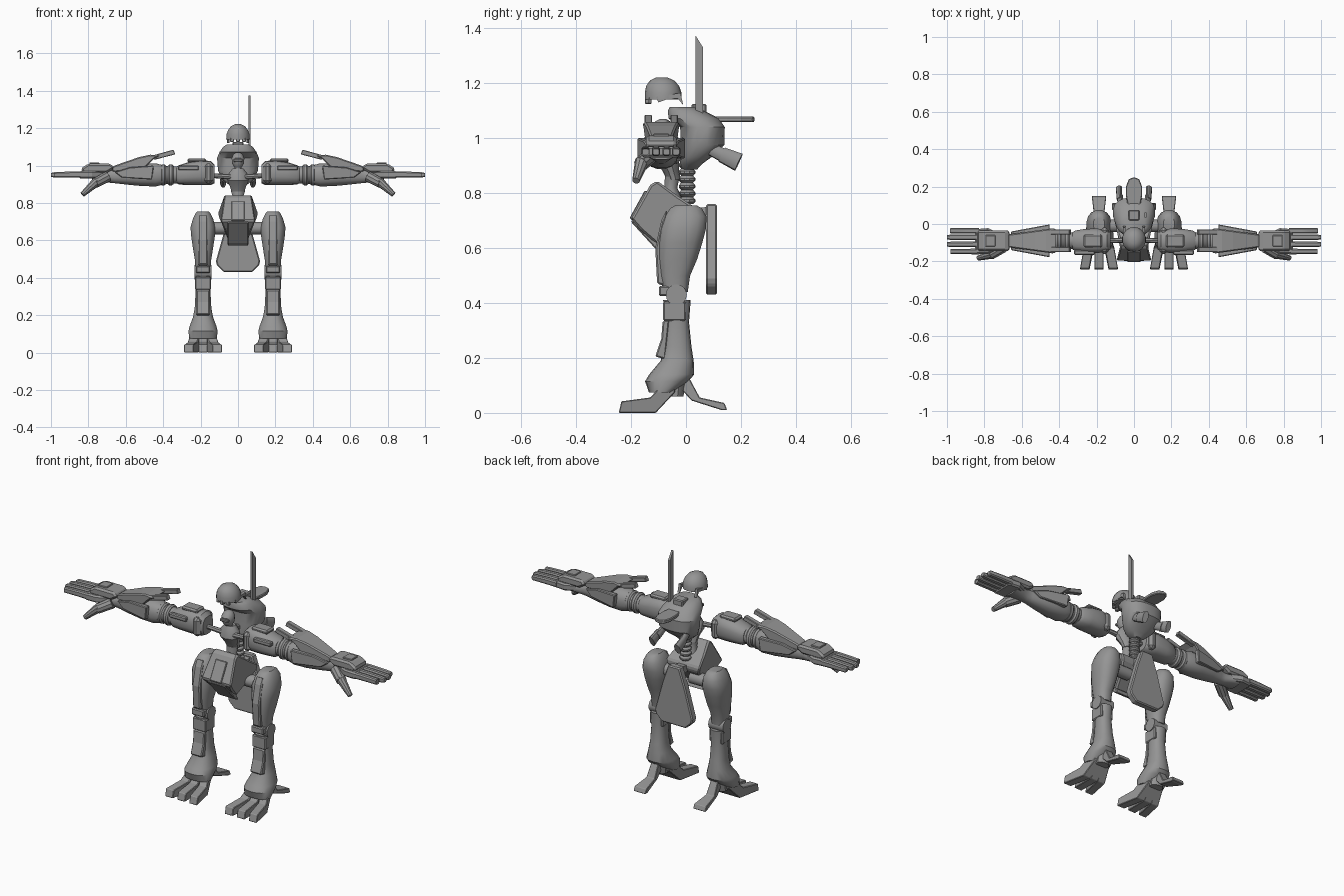
import bpy, bmesh, math
from mathutils import Vector, Matrix

grey = bpy.data.materials.new("mid_grey")
grey.diffuse_color = (0.3, 0.3, 0.3, 1)


def finish(name, bm, mirror=False, bevel=0.0, smooth=True):
    bmesh.ops.recalc_face_normals(bm, faces=bm.faces)
    me = bpy.data.meshes.new(name)
    bm.to_mesh(me)
    bm.free()
    me.materials.append(grey)
    ob = bpy.data.objects.new(name, me)
    bpy.context.collection.objects.link(ob)
    if smooth:
        bpy.ops.object.select_all(action='DESELECT')
        ob.select_set(True)
        bpy.context.view_layer.objects.active = ob
        bpy.ops.object.shade_smooth_by_angle(angle=math.radians(35))
    if bevel:
        b = ob.modifiers.new("bevel", 'BEVEL')
        b.width, b.segments = bevel, 1
    if mirror:
        ob.modifiers.new("mirror", 'MIRROR').use_bisect_axis[0] = False
    return ob


def loft(name, axis, rows, n=16, power=1.0, mirror=False):
    """Rows: position, centre a, centre b, radius a, radius b. power < 1 squares it off."""
    bm = bmesh.new()
    rings = []
    for p, ca, cb, ra, rb in rows:
        ring = []
        for i in range(n):
            t = 2 * math.pi * (i + 0.5) / n
            c, s = math.cos(t), math.sin(t)
            a = ca + ra * math.copysign(abs(c) ** power, c)
            b = cb + rb * math.copysign(abs(s) ** power, s)
            ring.append(bm.verts.new({'X': (p, a, b), 'Y': (a, p, b), 'Z': (a, b, p)}[axis]))
        rings.append(ring)
    for r, q in zip(rings, rings[1:]):
        for i in range(n):
            j = (i + 1) % n
            bm.faces.new((r[i], r[j], q[j], q[i]))
    bm.faces.new(rings[0])
    bm.faces.new(rings[-1])
    return finish(name, bm, mirror)


def prism(name, axis, pts, lo, hi, mirror=False, bevel=0.0, taper=None):
    """Extrude a profile along an axis; taper edits each finished vertex."""
    bm = bmesh.new()
    put = {'X': lambda p, a, b: (p, a, b), 'Y': lambda p, a, b: (a, p, b),
           'Z': lambda p, a, b: (a, b, p)}[axis]
    ends = [[bm.verts.new(put(p, a, b)) for a, b in pts] for p in (lo, hi)]
    for e in ends:
        bm.faces.new(e)
    for i in range(len(pts)):
        j = (i + 1) % len(pts)
        bm.faces.new((ends[0][i], ends[0][j], ends[1][j], ends[1][i]))
    if taper:
        for v in bm.verts:
            taper(v.co)
    return finish(name, bm, mirror, bevel, False)


def box(name, x, y, z, mirror=False, bevel=0.005):
    return prism(name, 'Z', [(x[0], y[0]), (x[1], y[0]), (x[1], y[1]), (x[0], y[1])],
                 z[0], z[1], mirror, bevel)


def rod(name, a, b, r1, r2, n=12, flat=1.0, mirror=False):
    """Tapered rod between two points, flattened across x when flat < 1."""
    a, b = Vector(a), Vector(b)
    bm = bmesh.new()
    m = Matrix.Translation((a + b) / 2) @ (b - a).to_track_quat('Z', 'Y').to_matrix().to_4x4()
    bmesh.ops.create_cone(bm, cap_ends=True, segments=n, radius1=r1, radius2=r2,
                          depth=(b - a).length, matrix=m)
    for v in bm.verts:
        v.co.x = a.x + (v.co.x - a.x) * flat
    return finish(name, bm, mirror)


# Helmet with jaw guards, neck flap
loft("helmet", 'Z', [(1.14, 0, -.083, .064, .067), (1.165, 0, -.083, .063, .067),
                     (1.19, 0, -.085, .054, .06), (1.21, 0, -.087, .038, .044),
                     (1.221, 0, -.088, .016, .02)], 18)
for i, x in enumerate((-.032, 0, .032)):
    box(f"jaw_guard_{i}", (x - .01, x + .01), (-.15 + abs(x) * .4, -.125), (1.125, 1.15), bevel=.003)
prism("helmet_cheek", 'X', [(-.11, 1.15), (-.1, 1.13), (-.06, 1.145), (-.03, 1.145), (-.01, 1.12),
                            (-.02, 1.165)], .045, .06, True)

# Backpack shell, antenna, fin and thrusters
loft("back_shell", 'Z', [(.885, 0, .015, .03, .025), (.905, 0, .018, .06, .04),
                         (.93, 0, .035, .088, .057), (.975, 0, .06, .108, .08),
                         (1.04, 0, .06, .113, .082), (1.072, 0, .028, .1, .093),
                         (1.1, 0, .0, .08, .066), (1.113, 0, -.01, .06, .05)], 20, .8)
box("shell_collar", (-.03, .03), (.02, .075), (1.085, 1.125))
prism("antenna", 'X', [(.034, 1.375), (.062, 1.33), (.062, 1.08), (.034, 1.08)], .056, .068)
prism("back_fin", 'Z', [(-.03, .08), (.03, .08), (.043, .15), (.043, .2), (.028, .24), (0, .25),
                        (-.028, .24), (-.043, .2), (-.043, .15)], 1.058, 1.078, bevel=.004)
rod("thruster_arm", (.07, .08, .965), (.078, .15, .93), .022, .026, flat=.6, mirror=True)
rod("thruster_pod", (.078, .13, .94), (.082, .192, .912), .028, .034, flat=.5, mirror=True)

# Inner torso: pilot head, chest, collar bar, spine
loft("inner_head", 'Z', [(.99, 0, -.085, .02, .022), (1.01, 0, -.088, .032, .034),
                         (1.04, 0, -.088, .035, .037), (1.062, 0, -.085, .024, .026),
                         (1.07, 0, -.083, .01, .01)], 14)
box("inner_visor", (-.025, .025), (-.13, -.11), (1.02, 1.035), bevel=.003)
loft("inner_neck", 'Z', [(.93, 0, -.07, .022, .02), (1.0, 0, -.08, .02, .02)], 10)
loft("inner_chest", 'Z', [(.85, 0, -.045, .036, .026), (.88, 0, -.055, .042, .03),
                          (.92, 0, -.07, .06, .045), (.955, 0, -.07, .055, .04),
                          (.985, 0, -.07, .03, .028)], 10)
rod("collar_bar", (0, -.085, .937), (.15, -.09, .947), .016, .012, 8, mirror=True)
rod("shoulder_ball", (.13, -.09, .95), (.17, -.09, .95), .03, .04, mirror=True)
box("back_mount", (-.025, .025), (-.05, .02), (.93, .97))
loft("waist", 'Z', [(.77, 0, -.045, .04, .035), (.82, 0, -.055, .028, .024),
                    (.86, 0, -.05, .035, .028)], 12)
for i in range(6):
    z = .76 + i * .026
    loft(f"spine_disc_{i}", 'Z', [(z, 0, .004, .022, .022), (z + .008, 0, .004, .032, .03),
                                  (z + .016, 0, .004, .032, .03), (z + .028, 0, .004, .02, .02)], 10)


# Pelvis hull, side narrowing above and below the hips
def hull(co):
    w = max(.045, .112 - abs(co.z - .745) * .42)
    co.x = math.copysign(w, co.x)


prism("pelvis", 'X', [(-.2, .705), (-.13, .83), (-.105, .845), (-.03, .79), (.03, .75), (.03, .72),
                      (-.03, .65), (-.09, .60), (-.165, .665)], -.1, .1, bevel=.008, taper=hull)
prism("groin_plate", 'X', [(-.2, .695), (-.185, .715), (-.09, .61), (-.07, .57), (-.1, .585)],
      -.055, .055, bevel=.004)
prism("waist_flap", 'X', [(-.15, .81), (-.205, .71), (-.195, .70), (-.13, .80)], -.035, .035, bevel=.003)
rod("hip_axle", (.03, -.01, .665), (.16, -.01, .665), .034, .034, mirror=True)

# Rear skirt plate
prism("skirt", 'Y', [(-.035, .76), (.035, .76), (.07, .66), (.118, .49), (.112, .465), (.075, .43),
                     (-.075, .43), (-.112, .465), (-.118, .49), (-.07, .66)], .072, .113, bevel=.006)
prism("skirt_hanger", 'X', [(.0, .74), (.08, .75), (.08, .7), (.0, .71)], -.025, .025)

# Legs
C = .187
loft("thigh", 'Z', [(.44, C, -.038, .04, .045), (.5, C, -.04, .045, .056), (.56, C, -.03, .055, .072),
                    (.62, C, -.02, .064, .081), (.67, C, -.01, .068, .084), (.715, C, -.002, .055, .078),
                    (.745, C, 0, .04, .058), (.755, C, 0, .03, .04)], 16, .85, True)
prism("thigh_plate", 'X', [(-.07, .74), (-.09, .7), (-.112, .6), (-.105, .47), (-.07, .46)],
      C - .024, C + .024, True, .006)
rod("knee_joint", (C - .046, -.035, .43), (C + .046, -.035, .43), .038, .038, 16, mirror=True)
box("knee_cap", (C - .038, C + .038), (-.098, -.05), (.425, .462), True)
loft("shin", 'Z', [(.075, C, -.09, .075, .045), (.115, C, -.07, .079, .079), (.14, C, -.052, .073, .082),
                   (.19, C, -.032, .054, .06), (.24, C, -.032, .045, .052), (.33, C, -.033, .04, .044),
                   (.41, C, -.033, .042, .05)], 18, .85, True)
prism("shin_guard", 'X', [(-.06, .34), (-.085, .335), (-.09, .27), (-.112, .205), (-.075, .195)],
      C - .035, C + .035, True, .005)
box("shin_band", (C - .042, C + .042), (-.083, .0), (.335, .405), True)

# Feet: three splayed toes and a rear claw
for i in (-1, 0, 1):
    def splay(co, i=i):
        co.x += i * .076 * min(1, max(.35, (-co.y + .02) / .2))
    prism(f"toe_{('inner', 'middle', 'outer')[i + 1]}", 'X',
          [(-.245, 0), (-.235, .042), (-.13, .056), (-.085, .105), (-.04, .12), (-.04, .075), (-.11, 0)],
          C - .025, C + .025, True, .003, splay)


def flare(co):
    co.x = C + (co.x - C) * (.7 + max(0, co.y) * 4)


prism("heel_claw", 'X', [(-.03, .14), (.005, .14), (.05, .056), (.14, .036), (.15, .01), (.13, .01),
                         (.02, .045), (-.03, .1)], C - .03, C + .03, True, .003, flare)
loft("ankle", 'Z', [(.06, C, -.04, .04, .03), (.14, C, -.035, .045, .045)], 10, mirror=True)

# Arms: shoulder sleeve, elbow, forearm
Y = -.09
loft("shoulder_sleeve", 'X', [(.125, Y, .955, .045, .05), (.145, Y, .96, .06, .064),
                              (.2, Y, .962, .067, .067), (.26, Y, .958, .065, .062),
                              (.315, Y, .95, .056, .052), (.33, Y, .95, .046, .044)], 14, .75, True)
box("shoulder_plate", (.17, .27), (-.125, -.055), (1.015, 1.038), True, .008)
box("shoulder_front_plate", (.21, .32), (-.165, -.14), (.975, 1.0), True)
box("shoulder_cuff", (.135, .18), (-.16, -.02), (.905, 1.01), True, .015)
rod("elbow", (.32, Y, .95), (.41, Y, .95), .045, .05, 14, mirror=True)
for i, x in enumerate((.345, .385)):
    loft(f"elbow_ring_{i}", 'X', [(x, Y, .95, .048, .05), (x + .008, Y, .95, .056, .057),
                                  (x + .022, Y, .95, .056, .057), (x + .03, Y, .95, .048, .05)],
         16, mirror=True)
loft("forearm", 'X', [(.4, Y, .95, .05, .052), (.44, Y, .95, .062, .063), (.52, Y, .95, .062, .06),
                      (.6, Y, .948, .05, .05), (.66, Y, .945, .036, .04), (.69, Y, .942, .032, .034),
                      (.73, Y, .945, .045, .03), (.78, Y, .948, .058, .026)], 16, .85, True)


# Forearm guard, narrowing towards the wrist
def guard(co):
    co.y = Y + (co.y - Y) * (1 - (co.x - .45) * 2.1)


prism("forearm_guard", 'Y', [(.45, 1.035), (.415, 1.055), (.47, 1.058), (.53, 1.045), (.66, 1.0),
                             (.69, .98), (.66, .965), (.5, .985)], -.155, -.025, True, .006, guard)
for s, n in ((-1, "front"), (1, "rear")):
    prism(f"forearm_side_{n}", 'Y', [(.45, 1.0), (.58, .99), (.66, .965), (.62, .935), (.46, .925)],
          Y + s * .058, Y + s * .088, True, .004, guard)
    prism(f"elbow_blade_{n}", 'Y', [(.345, 1.085), (.335, 1.06), (.45, 1.03), (.45, 1.056)],
          Y + s * .047 - .014, Y + s * .047 + .014, True, .003)

# Hands: palm, back plate, fingers, thumb
prism("palm", 'Z', [(.72, -.13), (.78, -.16), (.85, -.162), (.85, -.028), (.78, -.022), (.72, -.05)],
      .93, .97, True, .008)
prism("hand_plate", 'Y', [(.66, .985), (.68, 1.01), (.8, 1.01), (.84, .985), (.83, .962), (.7, .962)],
      Y - .055, Y + .055, True, .01)
box("hand_stud", (.74, .795), (Y - .03, Y + .03), (1.005, 1.016), True, .003)
for i, (y, tip) in enumerate(((-.147, .975), (-.109, 1.0), (-.071, 1.0), (-.036, .985))):
    loft(f"finger_{i}", 'X', [(.83, y, .952, .016, .018), (.9, y, .952, .015, .017),
                              (.98, y, .95, .015, .015), (tip, y, .95, .012, .011)], 8, .6, True)
rod("thumb_base", (.7, -.125, .94), (.765, -.165, .905), .03, .027, 10, mirror=True)
rod("thumb_tip", (.755, -.16, .915), (.832, -.182, .845), .026, .014, 10, mirror=True)
